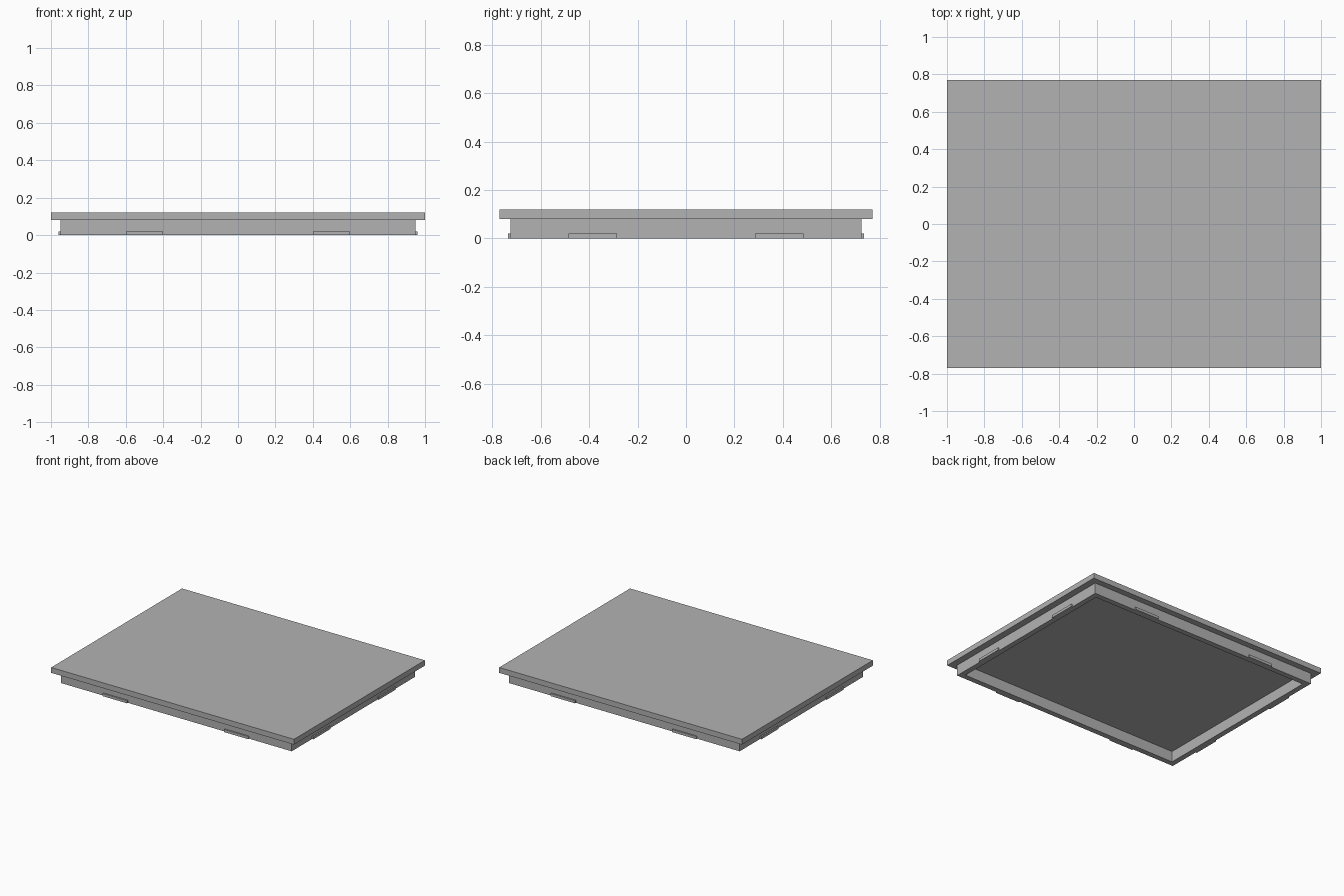
import bpy
import bmesh

cube = bpy.data.objects.get("Cube")
if cube:
    bpy.data.objects.remove(cube, do_unlink=True)

GREY = (0.448, 0.448, 0.448, 1.0)
grey = bpy.data.materials.new("plain grey")
grey.use_nodes = True
grey.diffuse_color = GREY
grey.node_tree.nodes["Principled BSDF"].inputs["Base Color"].default_value = GREY

TOP, UNDER = 0.12, 0.08          # lid top and underside heights
RIM_X, RIM_Y, WALL = 0.95, 0.725, 0.04
TAB_OUT, TAB_HEIGHT = 0.01, 0.02


def add_object(name, bm):
    bmesh.ops.recalc_face_normals(bm, faces=bm.faces)
    mesh = bpy.data.meshes.new(name)
    bm.to_mesh(mesh)
    bm.free()
    mesh.materials.append(grey)
    obj = bpy.data.objects.new(name, mesh)
    bpy.context.collection.objects.link(obj)
    return obj


def box(name, x0, x1, y0, y1, z0, z1):
    bm = bmesh.new()
    bmesh.ops.create_cube(bm, size=1)
    for v in bm.verts:
        v.co = (x1 if v.co.x > 0 else x0,
                y1 if v.co.y > 0 else y0,
                z1 if v.co.z > 0 else z0)
    return add_object(name, bm)


def rectangle(bm, hx, hy, z):
    return [bm.verts.new((sx * hx, sy * hy, z))
            for sx, sy in ((-1, -1), (1, -1), (1, 1), (-1, 1))]


# Flat lid plate
box("lid_plate", -1, 1, -0.77, 0.77, UNDER, TOP)

# Hollow rectangular rim below the plate
bm = bmesh.new()
loops = [rectangle(bm, RIM_X, RIM_Y, UNDER),
         rectangle(bm, RIM_X, RIM_Y, 0),
         rectangle(bm, RIM_X - WALL, RIM_Y - WALL, 0),
         rectangle(bm, RIM_X - WALL, RIM_Y - WALL, UNDER)]
for a, b in zip(loops, loops[1:]):
    for i in range(4):
        j = (i + 1) % 4
        bm.faces.new((a[i], a[j], b[j], b[i]))
add_object("inner_rim", bm)

# Snap tabs: two on each side of the rim
for s, end in ((-1, "right"), (1, "left")):
    for t, side in ((-1, "front"), (1, "back")):
        x = sorted((s * 0.4, s * 0.6))
        y = sorted((t * RIM_Y, t * (RIM_Y + TAB_OUT)))
        box(f"{side}_tab_{end}", *x, *y, 0, TAB_HEIGHT)
        x = sorted((s * RIM_X, s * (RIM_X + TAB_OUT)))
        y = sorted((t * 0.285, t * 0.485))
        box(f"{end}_tab_{side}", *x, *y, 0, TAB_HEIGHT)
